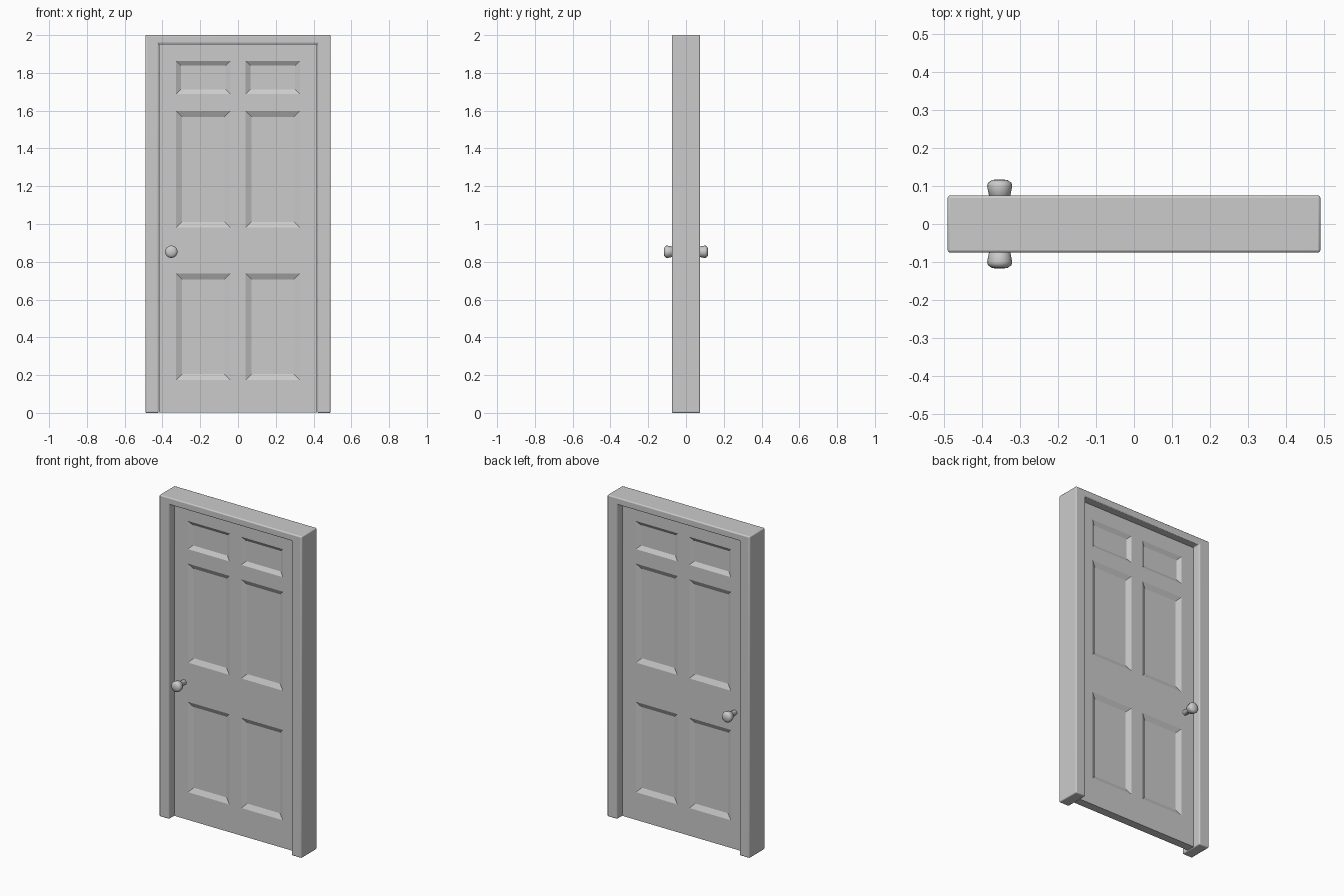
import bpy, bmesh, math

if "Cube" in bpy.data.objects:
    bpy.data.objects.remove(bpy.data.objects["Cube"])


def make_object(name, bm):
    bmesh.ops.recalc_face_normals(bm, faces=bm.faces)
    mesh = bpy.data.meshes.new(name)
    bm.to_mesh(mesh)
    bm.free()
    obj = bpy.data.objects.new(name, mesh)
    bpy.context.collection.objects.link(obj)
    return obj


# Frame: U-shaped outline extruded through its depth, with softened edges
bm = bmesh.new()
outline = [(-0.49, 0), (-0.49, 2), (0.49, 2), (0.49, 0),
           (0.42, 0), (0.42, 1.956), (-0.42, 1.956), (-0.42, 0)]
face = bm.faces.new([bm.verts.new((x, -0.075, z)) for x, z in outline])
ext = bmesh.ops.extrude_face_region(bm, geom=[face])["geom"]
bmesh.ops.translate(bm, vec=(0, 0.15, 0),
                    verts=[v for v in ext if isinstance(v, bmesh.types.BMVert)])
frame = make_object("door_frame", bm)
bevel = frame.modifiers.new("soft_edges", "BEVEL")
bevel.width = 0.007
bevel.segments = 3

# Door leaf: front half as a grid, panels inset, mirrored to the back
xs = [-0.418, -0.327, -0.041, 0.041, 0.327, 0.418]
zs = [0.003, 0.175, 0.737, 0.981, 1.597, 1.687, 1.862, 1.954]
bm = bmesh.new()
grid = [[bm.verts.new((x, -0.026, z)) for x in xs] for z in zs]
panels = {1: [], 5: []}
for r in range(len(zs) - 1):
    for c in range(len(xs) - 1):
        f = bm.faces.new((grid[r][c], grid[r][c + 1],
                          grid[r + 1][c + 1], grid[r + 1][c]))
        if r % 2 == 1 and c % 2 == 1:
            panels[5 if r == 5 else 1].append(f)
rim = [e for e in bm.edges if e.is_boundary]
side = bmesh.ops.extrude_edge_only(bm, edges=rim)["geom"]
for v in side:
    if isinstance(v, bmesh.types.BMVert):
        v.co.y = 0
bm.normal_update()
for row, inset in ((1, 0.03), (5, 0.024)):
    bmesh.ops.inset_individual(bm, faces=panels[row], thickness=inset,
                               depth=-0.015, use_even_offset=True)
door = make_object("door_leaf", bm)
mirror = door.modifiers.new("back_side", "MIRROR")
mirror.use_axis = (False, True, False)

# Knobs: lathed profile (radius, distance from the door centre)
profile = [(0.016, 0.015), (0.016, 0.062), (0.028, 0.074), (0.033, 0.1),
           (0.031, 0.108), (0.02, 0.116), (0, 0.117)]
knobs = []
for name, s in (("front_knob", -1), ("back_knob", 1)):
    bm = bmesh.new()
    verts = [bm.verts.new((r, s * y, 0)) for r, y in profile]
    edges = [bm.edges.new(pair) for pair in zip(verts, verts[1:])]
    bmesh.ops.spin(bm, geom=verts + edges, cent=(0, 0, 0), axis=(0, 1, 0),
                   angle=math.tau, steps=16)
    bmesh.ops.remove_doubles(bm, verts=bm.verts, dist=0.0002)
    knob = make_object(name, bm)
    knob.location = (-0.353, 0, 0.853)
    knobs.append(knob)

# Smooth shading with sharp corners kept
for obj, angle in [(frame, 40), (door, 20)] + [(k, 50) for k in knobs]:
    bpy.ops.object.select_all(action="DESELECT")
    obj.select_set(True)
    bpy.context.view_layer.objects.active = obj
    bpy.ops.object.shade_smooth_by_angle(angle=math.radians(angle))
